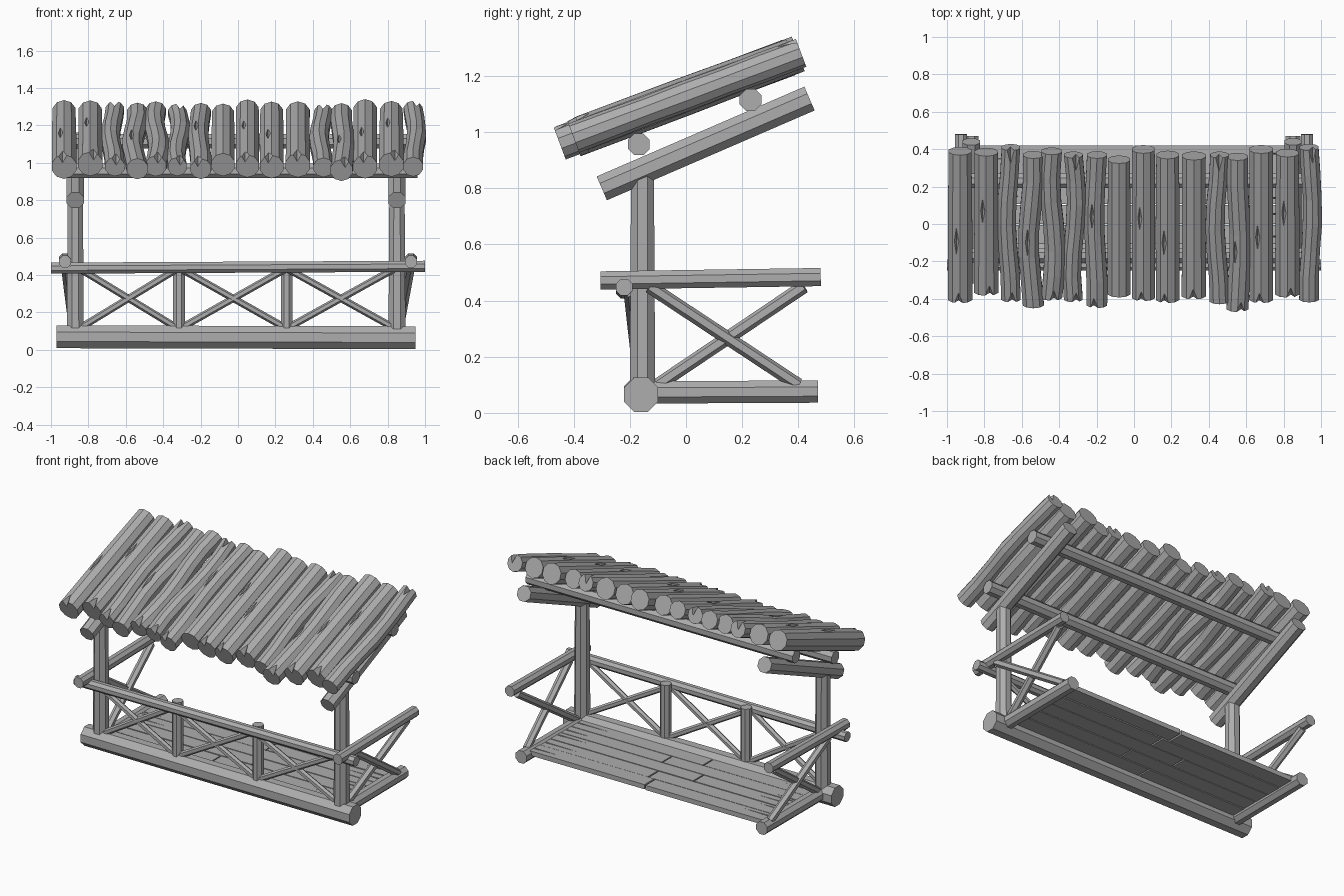
import bpy, bmesh, math, random
from mathutils import Vector, Matrix

random.seed(4)
cube = bpy.data.objects.get("Cube")
if cube:
    bpy.data.objects.remove(cube)

wood = bpy.data.materials.new("grey_wood")
wood.use_nodes = True
GREY = (0.42, 0.42, 0.42, 1)
wood.diffuse_color = GREY
wood.node_tree.nodes["Principled BSDF"].inputs["Base Color"].default_value = GREY


def finish(name, bm):
    bmesh.ops.recalc_face_normals(bm, faces=bm.faces)
    mesh = bpy.data.meshes.new(name)
    bm.to_mesh(mesh)
    bm.free()
    mesh.materials.append(wood)
    ob = bpy.data.objects.new(name, mesh)
    bpy.context.collection.objects.link(ob)
    return ob


def log(name, a, b, r, sides=8, r2=None, bend=0.0, rings=1, phase=0.0, rough=0.0):
    """Faceted log from a to b, optionally tapered, wavy and uneven."""
    a, b = Vector(a), Vector(b)
    d = (b - a).normalized()
    u = d.cross(Vector((0, 0, 1)))
    u = u.normalized() if u.length > 0.01 else Vector((1, 0, 0))
    v = u.cross(d)
    r2 = r if r2 is None else r2
    bm = bmesh.new()
    loops = []
    for i in range(rings + 1):
        t = i / rings
        c = a.lerp(b, t) + u * bend * math.sin(t * math.tau + phase)
        rad = (r + (r2 - r) * t) * (1 + random.uniform(-rough, rough))
        loop = []
        for k in range(sides):
            w = (k + 0.5) * math.tau / sides
            loop.append(bm.verts.new(c + (u * math.cos(w) + v * math.sin(w)) * rad))
        loops.append(loop)
    for p, q in zip(loops, loops[1:]):
        for k in range(sides):
            n = (k + 1) % sides
            bm.faces.new((p[k], p[n], q[n], q[k]))
    bm.faces.new(loops[0])
    bm.faces.new(loops[-1])
    return finish(name, bm)


def carve(ob, cuts):
    """Cut spindle-shaped cracks; each cut is (centre, half sizes, tilt about x)."""
    bm = bmesh.new()
    for centre, size, tilt in cuts:
        m = Matrix.Translation(centre) @ Matrix.Rotation(tilt, 4, 'X') @ Matrix.Diagonal((*size, 1))
        pole = [bm.verts.new(m @ Vector((0, s, 0))) for s in (-1, 1)]
        belt = [bm.verts.new(m @ Vector(p)) for p in ((1, 0, 0), (0, 0, 1), (-1, 0, 0), (0, 0, -1))]
        for k in range(4):
            for p in pole:
                bm.faces.new((belt[k], belt[(k + 1) % 4], p))
    cutter = finish("crack_cutter", bm)
    cutter.hide_render = True
    mod = ob.modifiers.new("cracks", 'BOOLEAN')
    mod.object = cutter
    mod.solver = 'EXACT'
    deps = bpy.context.evaluated_depsgraph_get()
    ob.data = bpy.data.meshes.new_from_object(ob.evaluated_get(deps))
    ob.modifiers.clear()
    bpy.data.objects.remove(cutter)


# Sill log and front handrail
log("sill_log", (-0.97, -0.16, 0.07), (0.95, -0.16, 0.065), 0.066)
log("front_handrail", (-1, -0.22, 0.437), (1, -0.22, 0.447), 0.032)

# Side frames: post, rafter, floor log, handrail and crossed braces
for side, s, x in (("left", 1, 0.85), ("right", -1, -0.87)):
    log(side + "_post", (x, -0.155, 0.08), (x, -0.155, 0.88), 0.049, r2=0.044)
    log(side + "_rafter", (x, -0.30, 0.80), (x, 0.44, 1.12), 0.05)
    log(side + "_floor_log", (x, -0.14, 0.073), (x, 0.47, 0.076), 0.043)
    xr = s * 0.925
    log(side + "_handrail", (xr, -0.305, 0.472), (xr, 0.48, 0.484), 0.035)
    log(side + "_brace_a", (x, -0.10, 0.10), (xr - s * 0.01, 0.42, 0.45), 0.024, 6)
    log(side + "_brace_b", (x + s * 0.01, 0.40, 0.10), (xr, -0.13, 0.45), 0.024, 6)

# Front railing: short posts and crossed braces in three bays
for i, x in enumerate((-0.315, 0.26)):
    log(f"rail_post_{i}", (x, -0.165, 0.1), (x, -0.165, 0.468), 0.034)
for i, (x0, x1) in enumerate(((-0.84, -0.33), (-0.30, 0.25), (0.27, 0.83))):
    log(f"rail_brace_a_{i}", (x0, -0.17, 0.12), (x1, -0.205, 0.43), 0.019, 6)
    log(f"rail_brace_b_{i}", (x1, -0.17, 0.12), (x0, -0.205, 0.43), 0.019, 6)

# Floor planks in two lengths with staggered joints and split ends
for row, joint in enumerate((-0.12, 0.1, -0.2, 0.05, 0.0)):
    y = -0.055 + row * 0.106
    for part, x0, x1 in (("left", joint + 0.004, 0.84), ("right", -0.86, joint - 0.004)):
        bm = bmesh.new()
        size = (x1 - x0, 0.1, 0.03)
        m = Matrix.Translation(((x0 + x1) / 2, y, 0.088 + random.uniform(-0.003, 0.003)))
        bmesh.ops.create_cube(bm, size=1, matrix=m @ Matrix.Diagonal((*size, 1)))
        plank = finish(f"{part}_plank_{row}", bm)
        outer = x1 if part == "left" else x0
        carve(plank, [((outer, y + random.uniform(-0.03, 0.03), 0.105),
                       (random.uniform(0.15, 0.3), 0.006, 0.04), 0)])

# Purlins under the roof
for name, y, z in (("front_purlin", -0.168, 0.957), ("back_purlin", 0.23, 1.115)):
    log(name, (-0.95, y, z), (0.96, y, z), 0.042)

# Roof logs: x, radius, front y, back y, bend, crack y (None for no crack)
SLOPE = 0.375
TILT = math.atan(SLOPE)
ROOF = (
    (-0.93, 0.068, -0.40, 0.39, 0, -0.07), (-0.79, 0.067, -0.36, 0.385, 0, 0.09),
    (-0.67, 0.054, -0.40, 0.41, 0.012, None), (-0.55, 0.060, -0.43, 0.37, 0.014, -0.08),
    (-0.435, 0.060, -0.39, 0.39, -0.014, None), (-0.32, 0.054, -0.40, 0.37, 0.013, None),
    (-0.205, 0.058, -0.43, 0.37, -0.008, 0.06), (-0.08, 0.064, -0.37, 0.345, 0, None),
    (0.05, 0.067, -0.39, 0.40, 0, 0.05), (0.18, 0.067, -0.40, 0.37, 0, -0.08),
    (0.32, 0.067, -0.38, 0.365, 0, None), (0.445, 0.054, -0.41, 0.37, 0.012, None),
    (0.56, 0.060, -0.45, 0.36, -0.008, -0.13), (0.68, 0.067, -0.40, 0.40, 0, -0.05),
    (0.82, 0.067, -0.37, 0.38, 0, 0.08), (0.945, 0.054, -0.40, 0.41, 0.01, None),
)


def on_roof(x, y, lift=0.0):
    return Vector((x, y - lift * math.sin(TILT), 1.129 + SLOPE * y + lift * math.cos(TILT)))


for i, (x, r, y0, y1, bend, crack) in enumerate(ROOF):
    roof_log = log(f"roof_log_{i}", on_roof(x, y0), on_roof(x, y1), r, 10, r * 0.97,
                   bend, 6 if bend else 2, i * 0.7, 0.03)
    cuts = []
    if crack is not None:
        cuts.append((on_roof(x - 0.02, crack, r), (0.014, 0.09, 0.035), TILT))
    if i % 4 != 3:
        cuts.append((on_roof(x + random.uniform(-0.02, 0.02), y0, r), (0.025, 0.06, 0.045), TILT))
    if r < 0.055:
        cuts.append((on_roof(x + 0.01, y1, r), (0.022, 0.08, 0.06), TILT))
    if cuts:
        carve(roof_log, cuts)
